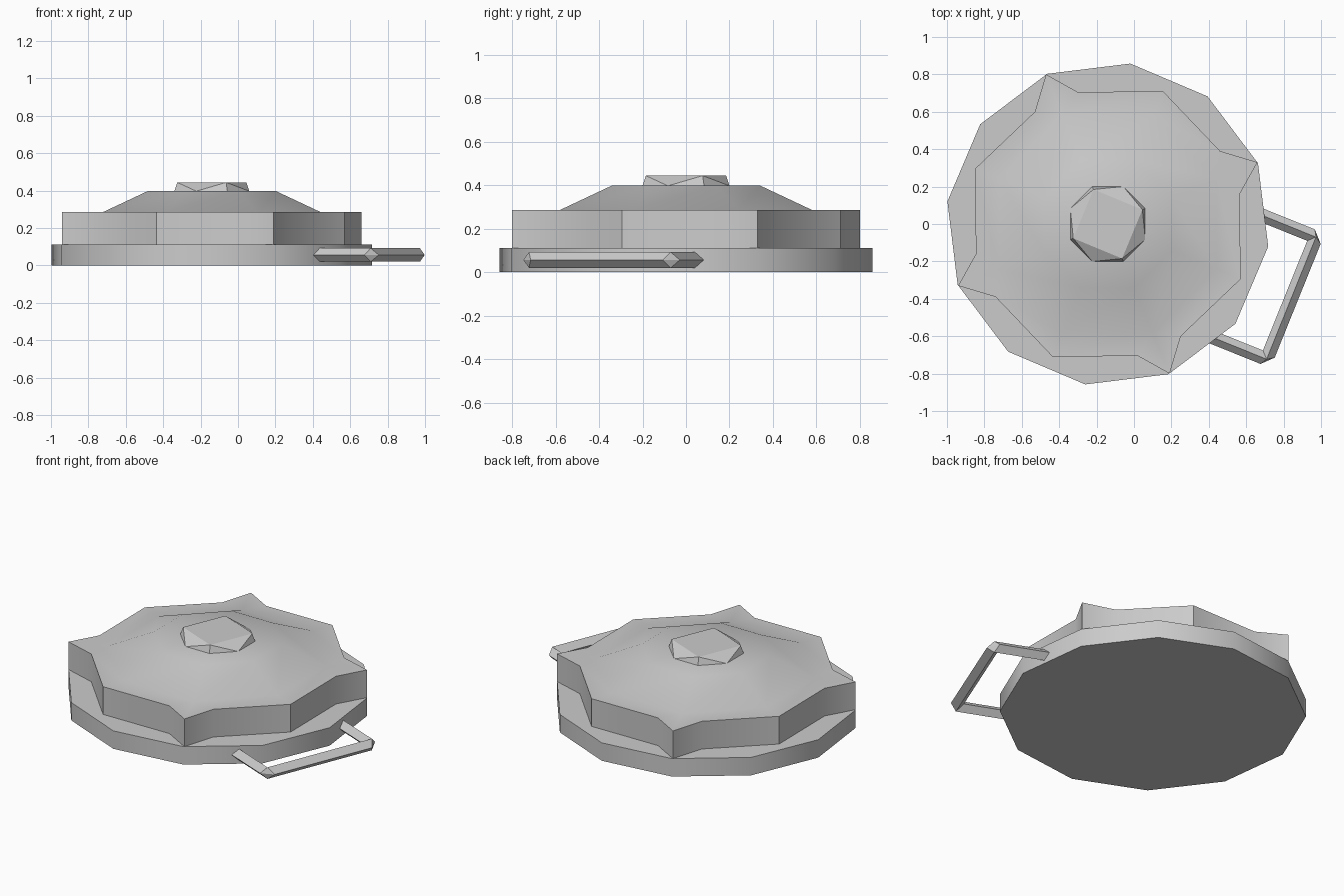
import bpy, bmesh
from math import radians, cos, sin
from mathutils import Matrix, Vector

if "Cube" in bpy.data.objects:
    bpy.data.objects.remove(bpy.data.objects["Cube"])

CENTRE = Vector((-0.14, 0, 0))

grey = bpy.data.materials.new("plain grey")
grey.use_nodes = True
colour = (0.6, 0.6, 0.6, 1)
grey.diffuse_color = colour
grey.node_tree.nodes["Principled BSDF"].inputs["Base Color"].default_value = colour


def ring(bm, radius, z, count, start):
    return [bm.verts.new((radius * cos(radians(start + 360 * i / count)),
                          radius * sin(radians(start + 360 * i / count)), z))
            for i in range(count)]


def bridge(bm, low, high):
    n = len(low)
    for i in range(n):
        j = (i + 1) % n
        bm.faces.new((low[i], low[j], high[j], high[i]))


def finish(bm, name, smooth_angle=None, turn=0):
    bmesh.ops.recalc_face_normals(bm, faces=bm.faces[:])
    mesh = bpy.data.meshes.new(name)
    bm.to_mesh(mesh)
    bm.free()
    mesh.materials.append(grey)
    obj = bpy.data.objects.new(name, mesh)
    bpy.context.collection.objects.link(obj)
    mesh.transform(Matrix.Translation(CENTRE) @ Matrix.Rotation(radians(turn), 4, "Z"))
    if smooth_angle:
        bpy.ops.object.select_all(action="DESELECT")
        obj.select_set(True)
        bpy.context.view_layer.objects.active = obj
        bpy.ops.object.shade_smooth_by_angle(angle=radians(smooth_angle))
    return obj


# Twelve-sided base plate
bm = bmesh.new()
bottom, top = ring(bm, 0.866, 0, 12, -8), ring(bm, 0.866, 0.112, 12, -8)
bridge(bm, bottom, top)
bm.faces.new(bottom)
bm.faces.new(top)
finish(bm, "base_plate", 32)

# Cover with four swept points, repeated by quarter turns, and a shallow dome
quarter = [(0.80, 0.33), (0.60, 0.39), (0.295, 0.71), (-0.16, 0.705)]
outline = [Matrix.Rotation(radians(90 * q), 2) @ Vector(p)
           for q in range(4) for p in quarter]
bm = bmesh.new()
low = [bm.verts.new((p.x, p.y, 0.112)) for p in outline]
rim = [bm.verts.new((p.x, p.y, 0.285)) for p in outline]
bm.faces.new(low)
bridge(bm, low, rim)
foot = ring(bm, 0.63, 0.285, 8, 22.5)
crown = ring(bm, 0.37, 0.398, 8, 22.5)
for q in range(4):
    r = [rim[(4 * q + k) % 16] for k in range(5)]
    f = [foot[(2 * q + k) % 8] for k in range(3)]
    bm.faces.new((r[0], r[1], f[0]))
    bm.faces.new((r[1], r[2], f[1], f[0]))
    bm.faces.new((r[2], r[3], f[2], f[1]))
    bm.faces.new((r[3], r[4], f[2]))
bridge(bm, foot, crown)
bm.faces.new(crown)
finish(bm, "domed_cover", 32)

# Faceted knob: octagon foot rising to a square top
bm = bmesh.new()
foot, top = ring(bm, 0.217, 0.397, 8, 22.5), ring(bm, 0.2, 0.444, 4, 22.5)
bm.faces.new(foot)
bm.faces.new(top)
for q in range(4):
    corner, following = top[q], top[(q + 1) % 4]
    here, middle = foot[2 * q], foot[2 * q + 1]
    bm.faces.new((foot[2 * q - 1], here, corner))
    bm.faces.new((here, middle, corner))
    bm.faces.new((middle, following, corner))
finish(bm, "top_knob")

# Diamond-section handle with chamfered outer corners
HALF, MID = 0.036, 0.056
bm = bmesh.new()


def u_path(reach, side, z):
    return [bm.verts.new((x, y, z)) for x, y in
            ((0.70, side), (reach, side), (reach, -side), (0.70, -side))]


inner = u_path(1.022, 0.316, MID)
upper = u_path(1.058, 0.352, MID + HALF)
lower = u_path(1.058, 0.352, MID - HALF)
outer = [bm.verts.new((x, y, MID)) for x, y in
         ((0.70, 0.388), (1.037, 0.388), (1.095, 0.328),
          (1.095, -0.328), (1.037, -0.388), (0.70, -0.388))]
for i in range(3):
    a, b = outer[2 * i], outer[2 * i + 1]
    for ridge in (upper, lower):
        bm.faces.new((inner[i], inner[i + 1], ridge[i + 1], ridge[i]))
        bm.faces.new((ridge[i], ridge[i + 1], b, a))
for i in (1, 2):
    for ridge in (upper, lower):
        bm.faces.new((outer[2 * i - 1], outer[2 * i], ridge[i]))
for i, o in ((0, 0), (3, 5)):
    bm.faces.new((inner[i], upper[i], outer[o], lower[i]))
finish(bm, "side_handle", turn=-22)
